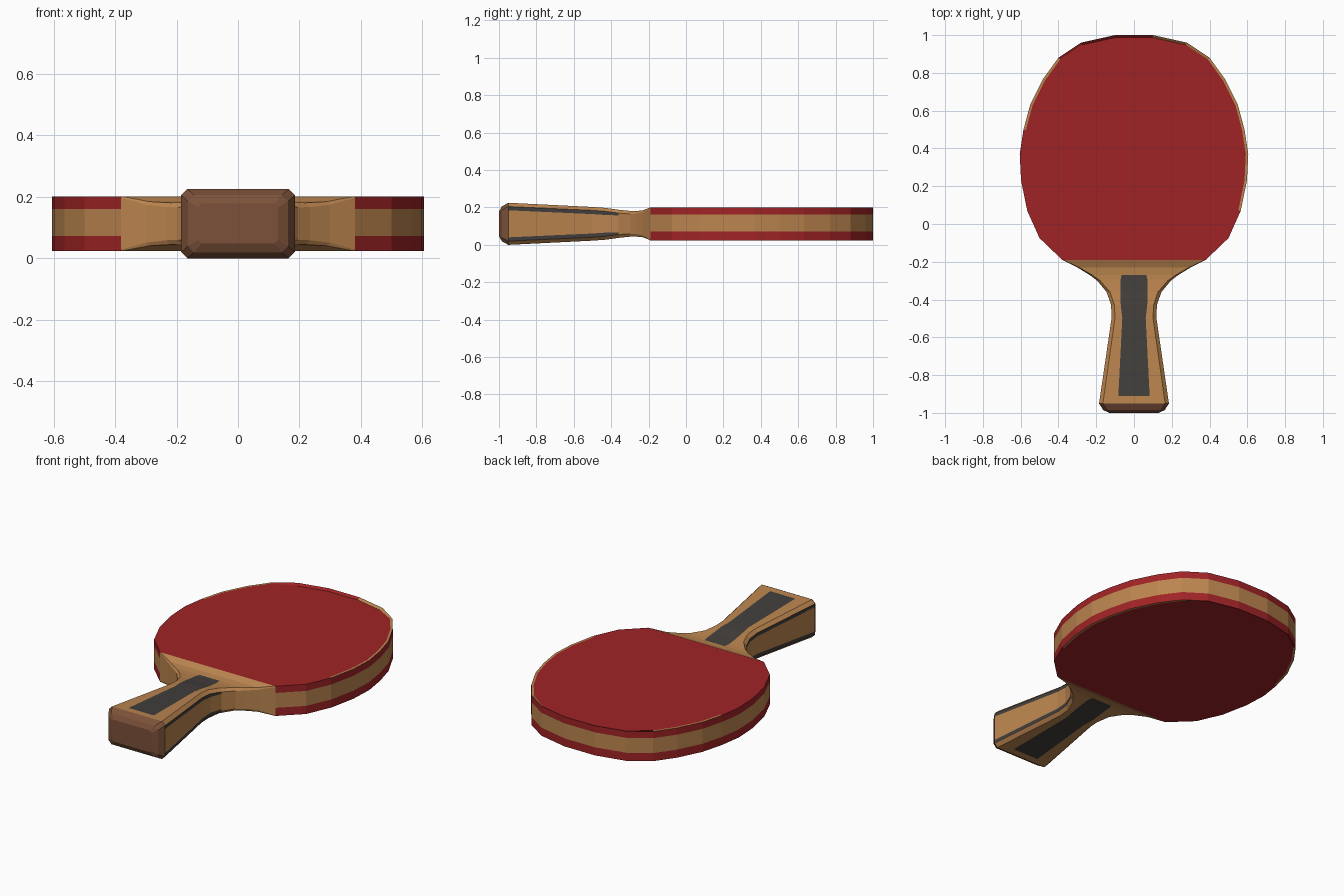
import bpy, bmesh

if "Cube" in bpy.data.objects:
    bpy.data.objects.remove(bpy.data.objects["Cube"])

ZC = 0.1125  # mid-height of the whole bat


def material(name, rgb):
    m = bpy.data.materials.new(name)
    m.diffuse_color = (*rgb, 1)
    m.use_nodes = True
    m.node_tree.nodes["Principled BSDF"].inputs["Base Color"].default_value = m.diffuse_color
    return m


wood = material("light wood", (0.50, 0.235, 0.078))
red = material("red rubber", (0.35, 0.017, 0.019))
grey = material("dark grey inlay", (0.055, 0.050, 0.046))
brown = material("brown end cap", (0.20, 0.083, 0.042))


def finish(bm, name, mats):
    bmesh.ops.recalc_face_normals(bm, faces=bm.faces)
    me = bpy.data.meshes.new(name)
    bm.to_mesh(me)
    bm.free()
    for m in mats:
        me.materials.append(m)
    ob = bpy.data.objects.new(name, me)
    bpy.context.collection.objects.link(ob)
    return ob


# Blade outline: right half, mirrored
half = [(0.38, -0.19), (0.50, -0.075), (0.565, 0.07), (0.598, 0.23), (0.605, 0.37),
        (0.585, 0.50), (0.55, 0.63), (0.48, 0.77), (0.40, 0.88), (0.28, 0.96), (0.10, 1.0)]
outline = half + [(-x, y) for x, y in reversed(half)]


def slab(z0, z1):
    bm = bmesh.new()
    low = [bm.verts.new((x, y, z0)) for x, y in outline]
    high = [bm.verts.new((x, y, z1)) for x, y in outline]
    n = len(outline)
    for i in range(n):
        j = (i + 1) % n
        bm.faces.new((low[i], low[j], high[j], high[i]))
    caps = [bm.faces.new(low), bm.faces.new(high)]
    bmesh.ops.recalc_face_normals(bm, faces=bm.faces)
    return bm, low, high, caps


def rubber(name, z0, z1, side):
    """Rubber sheet with a thin worn rim showing wood on part of its edge."""
    bm, low, high, caps = slab(z0, z1)
    face = caps[1] if side > 0 else caps[0]
    outer = high if side > 0 else low
    rim = bmesh.ops.inset_region(bm, faces=[face], thickness=0.013)["faces"]
    for v in outer:                      # the tip edge is slightly rounded off
        if v.co.y > 0.9:
            v.co.z -= side * 0.012
    for f in rim:
        c = f.calc_center_median()
        worn = (c.x > 0.1 and c.y > 0.1) or (c.x < -0.35 and c.y > 0.55)
        f.material_index = 1 if worn else 0
    finish(bm, name, [red, wood])


finish(slab(0.072, 0.161)[0], "blade_core", [wood])
rubber("rubber_top", 0.161, 0.201, 1)
rubber("rubber_bottom", 0.024, 0.072, -1)

# Handle and neck stations: y, half width, half height, chamfer, inlay half width
stations = [
    (-0.19, 0.380, 0.0885, 0.004, 0.070),
    (-0.23, 0.300, 0.0720, 0.010, 0.070),
    (-0.27, 0.235, 0.0680, 0.014, 0.066),
    (-0.30, 0.195, 0.0690, 0.016, 0.072),
    (-0.36, 0.145, 0.0750, 0.018, 0.072),
    (-0.43, 0.121, 0.0850, 0.018, 0.070),
    (-0.50, 0.119, 0.0900, 0.018, 0.062),
    (-0.91, 0.179, 0.1105, 0.020, 0.083),
    (-0.95, 0.185, 0.1125, 0.020, 0.085),
    (-0.985, 0.163, 0.0930, 0.020, 0.080),
    (-1.00, 0.130, 0.0650, 0.012, 0.070),
]


def ring(bm, y, w, h, c, g):
    s = 0.020 if y < -0.4 else 0.012     # height of the side stripe
    q = [(g, h), (w - c, h), (w, h - c), (w, h - c - s)]
    pts = q + [(x, -z) for x, z in reversed(q)]
    pts += [(-x, z) for x, z in reversed(pts)]
    return [bm.verts.new((x, y, ZC + z)) for x, z in pts]


bm = bmesh.new()
rings = [ring(bm, *s) for s in stations]
INLAY, STRIPE = (7, 15), (2, 4, 10, 12)  # columns of the cross-section
for a, b in zip(rings, rings[1:]):
    for i in range(16):
        j = (i + 1) % 16
        f = bm.faces.new((a[i], a[j], b[j], b[i]))
        y = f.calc_center_median().y
        if y < -0.95:
            f.material_index = 2
        elif i in INLAY and -0.91 < y < -0.27:
            f.material_index = 1
        elif i in STRIPE and y < -0.36:
            f.material_index = 1
bm.faces.new(rings[0])
bm.faces.new(rings[-1]).material_index = 2
finish(bm, "handle", [wood, grey, brown])
